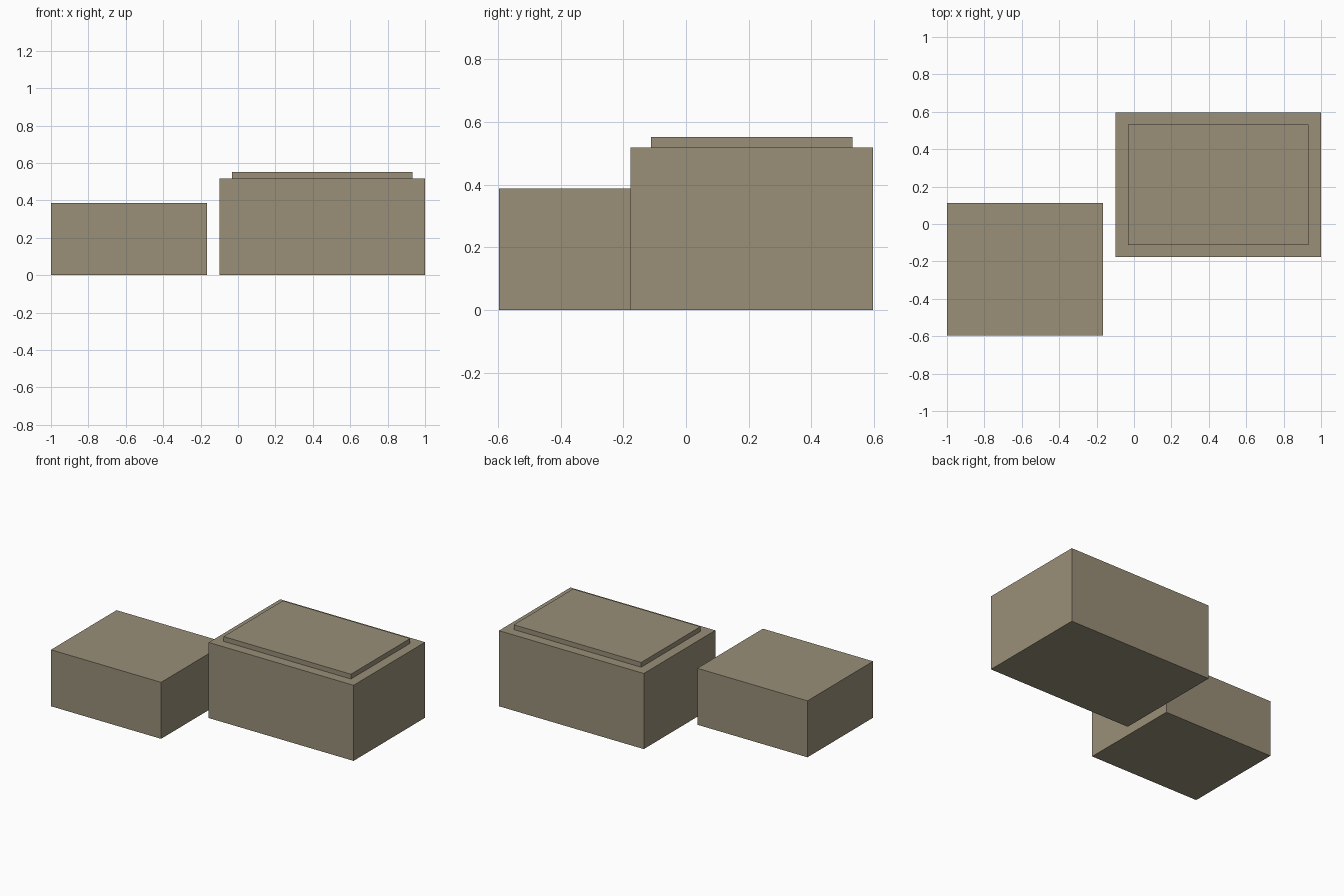
import bpy
import bmesh
from mathutils import Vector

cube = bpy.data.objects.get("Cube")
if cube:
    bpy.data.objects.remove(cube, do_unlink=True)

# Single matte stone colour
COLOUR = (0.32, 0.275, 0.19, 1)
stone = bpy.data.materials.new("warm_grey_stone")
stone.use_nodes = True
stone.diffuse_color = COLOUR
shader = stone.node_tree.nodes["Principled BSDF"]
shader.inputs["Base Color"].default_value = COLOUR
shader.inputs["Roughness"].default_value = 0.9


def box(name, low, high):
    """Flat-sided box between two opposite corners."""
    low, high = Vector(low), Vector(high)
    bm = bmesh.new()
    bmesh.ops.create_cube(bm, size=1)
    bmesh.ops.scale(bm, vec=high - low, verts=bm.verts)
    mesh = bpy.data.meshes.new(name)
    bm.to_mesh(mesh)
    bm.free()
    mesh.materials.append(stone)
    obj = bpy.data.objects.new(name, mesh)
    obj.location = (low + high) / 2
    bpy.context.collection.objects.link(obj)
    return obj


# Low block at the front right
box("low_block", (-1, -0.597, 0), (-0.165, 0.113, 0.387))

# Tall block at the back left, with a raised slab inset evenly on its roof
tall_low, tall_high = Vector((-0.098, -0.177, 0)), Vector((1, 0.597, 0.518))
box("tall_block", tall_low, tall_high)

INSET, SLAB_HEIGHT = 0.066, 0.033
box("roof_slab",
    (tall_low.x + INSET, tall_low.y + INSET, tall_high.z),
    (tall_high.x - INSET, tall_high.y - INSET, tall_high.z + SLAB_HEIGHT))
